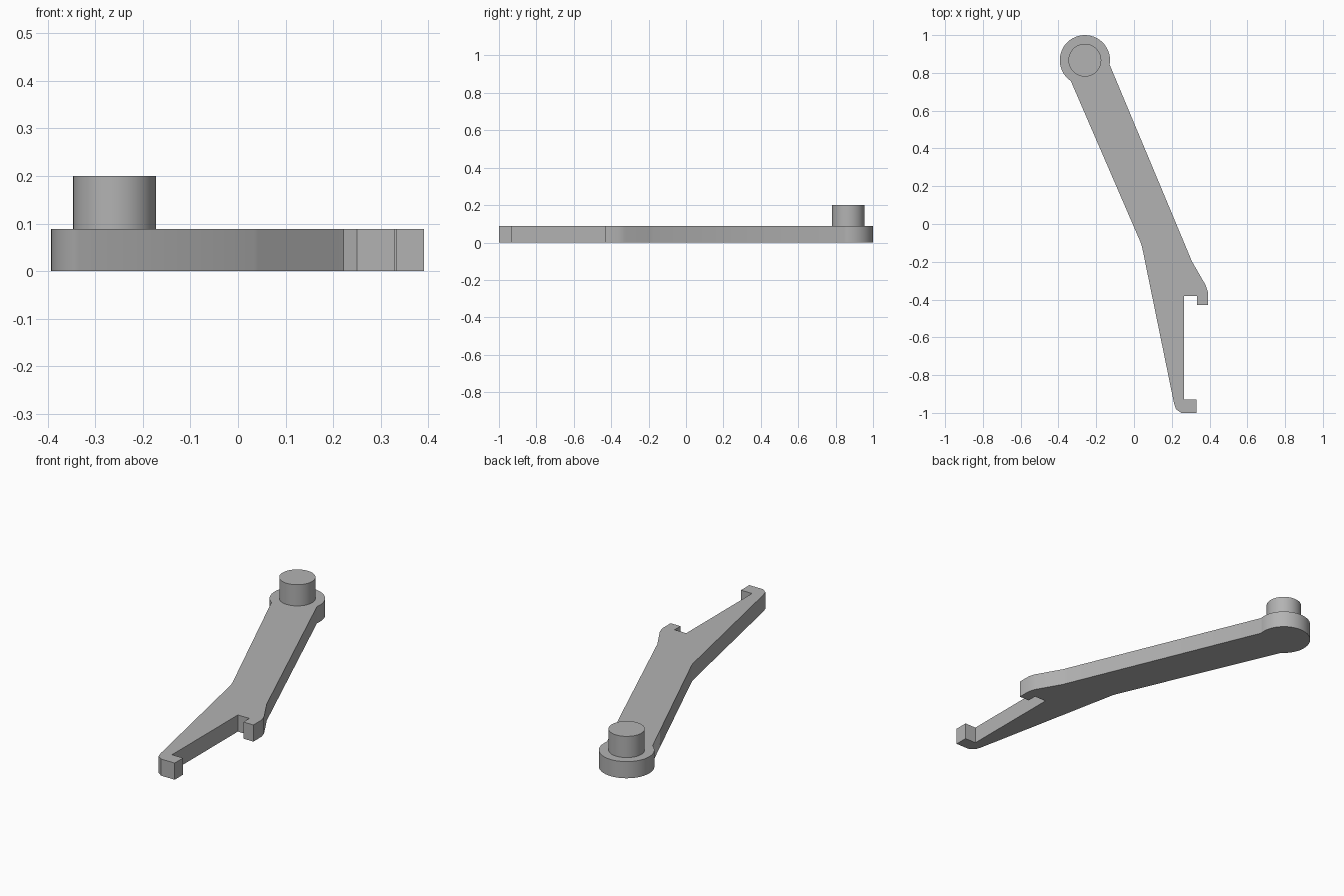
import bpy, bmesh
from math import cos, sin, radians

cube = bpy.data.objects.get("Cube")
if cube:
    bpy.data.objects.remove(cube, do_unlink=True)

GREY = (0.45, 0.45, 0.45, 1)
grey = bpy.data.materials.new("plain grey")
grey.use_nodes = True
grey.diffuse_color = GREY
grey.node_tree.nodes["Principled BSDF"].inputs["Base Color"].default_value = GREY

PIVOT = (-0.26, 0.867)


def arc(centre, radius, start, end, steps):
    """Points along a circular arc, angles in degrees."""
    angles = [radians(start + (end - start) * i / steps) for i in range(steps + 1)]
    return [(centre[0] + radius * cos(a), centre[1] + radius * sin(a)) for a in angles]


def extrude_outline(name, outline, bottom, top):
    """Solid plate from a counter-clockwise outline."""
    bm = bmesh.new()
    base = bm.faces.new([bm.verts.new((x, y, bottom)) for x, y in outline])
    result = bmesh.ops.extrude_face_region(bm, geom=[base], use_keep_orig=True)
    verts = [v for v in result["geom"] if isinstance(v, bmesh.types.BMVert)]
    bmesh.ops.translate(bm, verts=verts, vec=(0, 0, top - bottom))
    bmesh.ops.recalc_face_normals(bm, faces=bm.faces)
    mesh = bpy.data.meshes.new(name)
    bm.to_mesh(mesh)
    bm.free()
    mesh.materials.append(grey)
    obj = bpy.data.objects.new(name, mesh)
    bpy.context.collection.objects.link(obj)
    bpy.ops.object.select_all(action="DESELECT")
    obj.select_set(True)
    bpy.context.view_layer.objects.active = obj
    bpy.ops.object.shade_smooth_by_angle(angle=radians(30))
    return obj


# Lever arm: round pivot end, tapering shank, long and short hooks
outline = arc(PIVOT, 0.133, -10, 236, 40)
outline += [(0.034, -0.095), (0.042, -0.118)]             # left bend
outline += [(0.212, -0.95), (0.222, -0.98), (0.25, -1)]   # rounded tip
outline += [(0.33, -1), (0.33, -0.93), (0.265, -0.93)]    # long hook
outline += [(0.265, -0.38), (0.333, -0.38), (0.333, -0.43), (0.391, -0.43)]
outline += [(0.391, -0.36), (0.38, -0.325), (0.305, -0.195), (0.295, -0.17)]
extrude_outline("lever_arm", outline, 0, 0.088)

# Pivot pin standing on the round end
extrude_outline("pivot_pin", arc(PIVOT, 0.087, 0, 350, 35), 0.088, 0.2)
